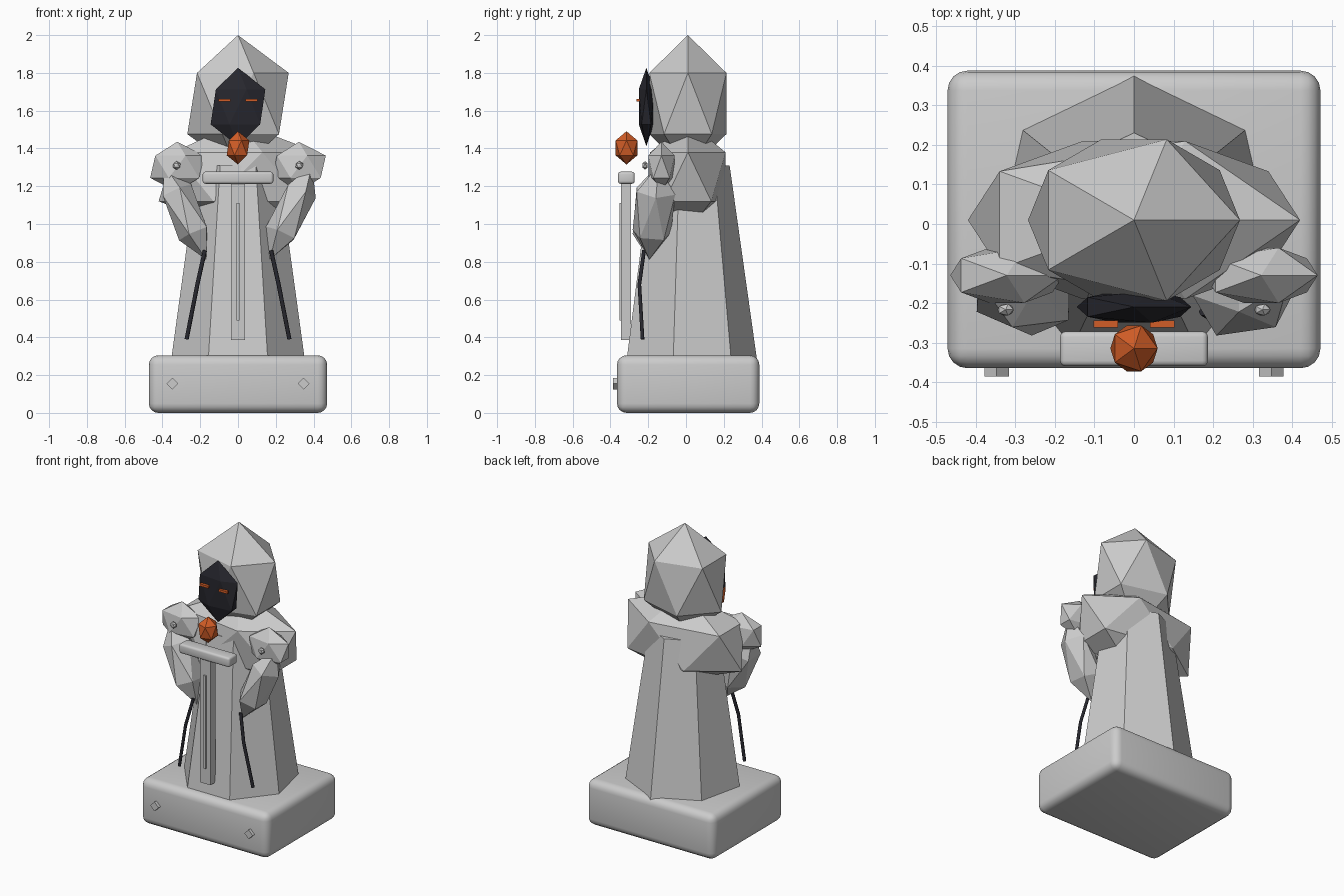
import bpy, math
from mathutils import Vector

if "Cube" in bpy.data.objects:
    bpy.data.objects.remove(bpy.data.objects["Cube"])


def material(name, rgb):
    m = bpy.data.materials.new(name)
    m.diffuse_color = (*rgb, 1)
    m.use_nodes = True
    m.node_tree.nodes["Principled BSDF"].inputs["Base Color"].default_value = m.diffuse_color
    return m


STONE = material("pale_stone", (0.6, 0.6, 0.6))
DARK = material("near_black", (0.02, 0.02, 0.027))
EMBER = material("ember_orange", (0.65, 0.11, 0.02))


def finish(name, mat):
    ob = bpy.context.object
    ob.name = name
    ob.data.materials.append(mat)
    return ob


def gem(name, loc, scale, mat, rot=(0, 0, 0)):
    """Faceted twenty-sided solid."""
    bpy.ops.mesh.primitive_ico_sphere_add(subdivisions=1, radius=1, location=loc, rotation=rot)
    ob = finish(name, mat)
    ob.scale = scale
    return ob


def box(name, lo, hi, mat, bevel=0, segments=3):
    lo, hi = Vector(lo), Vector(hi)
    bpy.ops.mesh.primitive_cube_add(size=1, location=(lo + hi) / 2)
    ob = finish(name, mat)
    ob.scale = hi - lo
    bpy.ops.object.transform_apply(location=False, rotation=False, scale=True)
    if bevel:
        mod = ob.modifiers.new("rounded_edges", 'BEVEL')
        mod.width, mod.segments = bevel, segments
        bpy.ops.object.modifier_apply(modifier=mod.name)
        bpy.ops.object.shade_smooth_by_angle(angle=math.radians(40))
    return ob


# Plinth
box("plinth", (-0.472, -0.365, 0), (0.472, 0.388, 0.305), STONE, 0.05, 4)

# Seven-sided robe
bpy.ops.mesh.primitive_cone_add(vertices=7, radius1=0.363, radius2=0.218, depth=1.03,
                                location=(0, 0.013, 0.795))
finish("robe", STONE)

# Shoulder cape, hood and shadowed face
gem("cape", (0, 0.01, 1.25), (0.47, 0.235, 0.29), STONE)
gem("hood", (0, 0.01, 1.638), (0.30, 0.24, 0.362), STONE)
gem("face", (0, -0.21, 1.62), (0.162, 0.047, 0.207), DARK)

# Sword held point down, with gem pommel
box("blade", (-0.038, -0.345, 0.385), (0.038, -0.29, 1.22), STONE)
box("blade_ridge", (-0.008, -0.353, 0.49), (0.008, -0.344, 1.11), STONE)
box("crossguard", (-0.187, -0.36, 1.213), (0.187, -0.272, 1.277), STONE, 0.014)
gem("pommel", (0, -0.315, 1.403), (0.067, 0.068, 0.088), EMBER)

for s, side in ((-1, "left"), (1, "right")):
    # Pauldron, sleeve and clasp
    gem(side + "_pauldron", (s * 0.322, -0.13, 1.303), (0.16, 0.082, 0.132), STONE)
    gem(side + "_sleeve", (s * 0.28, -0.17, 1.062), (0.10, 0.12, 0.275), STONE,
        (math.radians(-5), s * math.radians(24), 0))
    gem(side + "_clasp", (s * 0.325, -0.217, 1.31), (0.023, 0.017, 0.023), STONE)

    # Glowing eye
    xs = sorted((s * 0.04, s * 0.102))
    box(side + "_eye", (xs[0], -0.262, 1.648), (xs[1], -0.244, 1.663), EMBER)

    # Hanging cord
    curve = bpy.data.curves.new(side + "_cord", 'CURVE')
    curve.dimensions = '3D'
    curve.bevel_depth, curve.bevel_resolution, curve.use_fill_caps = 0.011, 1, True
    path = [(0.175, -0.222, 0.86), (0.215, -0.247, 0.68), (0.272, -0.23, 0.39)]
    spline = curve.splines.new('POLY')
    spline.points.add(len(path) - 1)
    for p, (x, y, z) in zip(spline.points, path):
        p.co = (s * x, y, z, 1)
    cord = bpy.data.objects.new(side + "_cord", curve)
    curve.materials.append(DARK)
    bpy.context.collection.objects.link(cord)

    # Diamond stud on the plinth
    bpy.ops.mesh.primitive_cylinder_add(vertices=4, radius=0.031, depth=0.04,
                                        location=(s * 0.348, -0.366, 0.155),
                                        rotation=(math.pi / 2, 0, 0))
    finish(side + "_stud", STONE)
